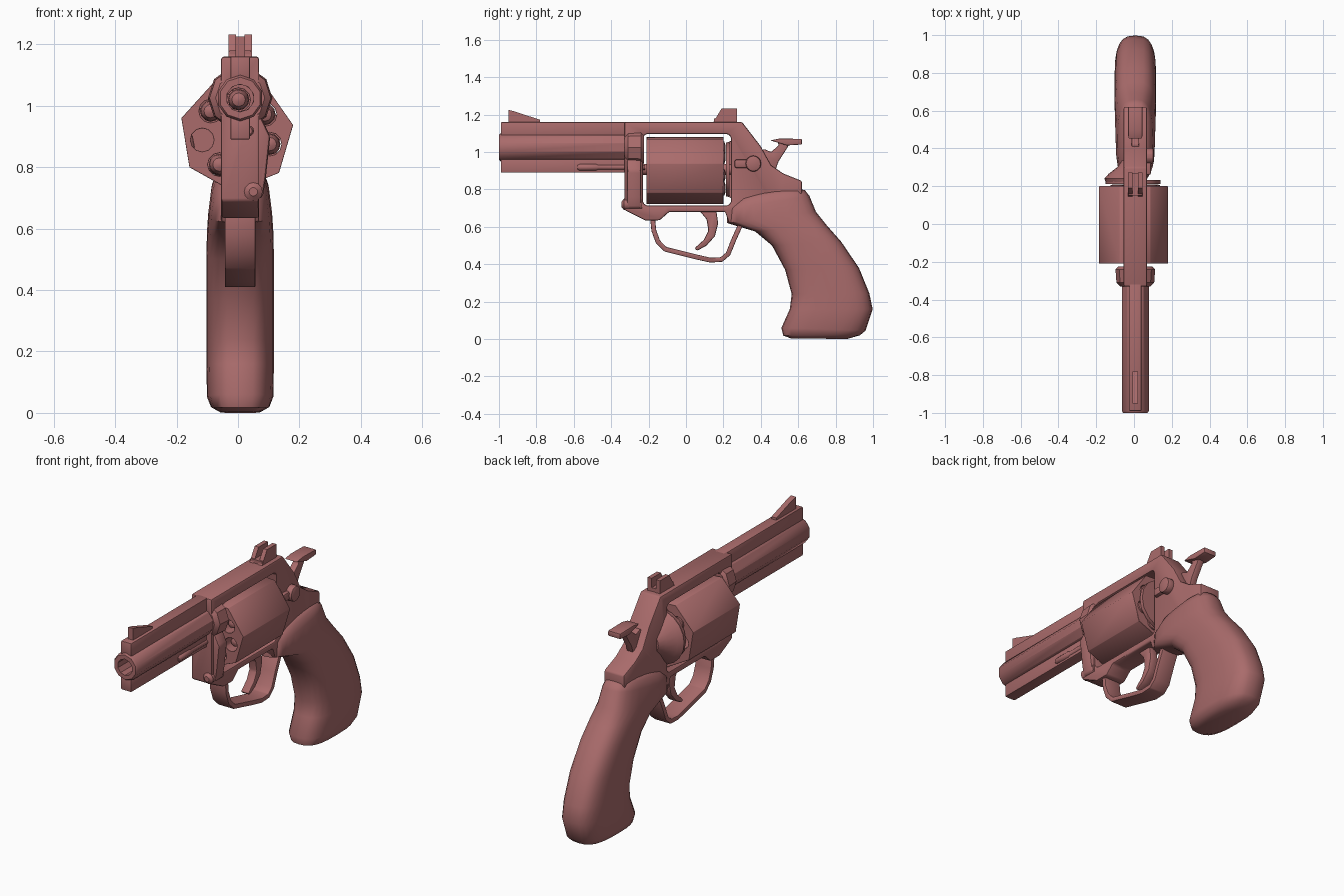
import bpy, bmesh
from math import sin, cos, pi, radians, copysign
from mathutils import Vector

old = bpy.data.objects.get("Cube")
if old:
    bpy.data.objects.remove(old)

COLOR = (0.40, 0.148, 0.148, 1)
mat = bpy.data.materials.new("dusty_red")
mat.use_nodes = True
mat.diffuse_color = COLOR
bsdf = mat.node_tree.nodes["Principled BSDF"]
bsdf.inputs["Base Color"].default_value = COLOR
bsdf.inputs["Roughness"].default_value = 0.6

CX = 0.007             # centre plane of frame and grip
BORE_Z = 1.025         # barrel axis height
CYL_X, CYL_Z = -0.005, 0.907


def make(name, bm, bevel=0.0, cutters=(), angle=35, segments=2):
    """Turn a bmesh into a finished object: cut, bevel, smooth."""
    bmesh.ops.recalc_face_normals(bm, faces=bm.faces)
    me = bpy.data.meshes.new(name)
    bm.to_mesh(me)
    bm.free()
    ob = bpy.data.objects.new(name, me)
    bpy.context.collection.objects.link(ob)
    for c in cutters:
        m = ob.modifiers.new("cut", 'BOOLEAN')
        m.operation, m.solver, m.object = 'DIFFERENCE', 'EXACT', c
    if bevel:
        m = ob.modifiers.new("bevel", 'BEVEL')
        m.width, m.segments, m.limit_method = bevel, segments, 'ANGLE'
        m.angle_limit = radians(30)
    dg = bpy.context.evaluated_depsgraph_get()
    dg.update()
    ob.data = bpy.data.meshes.new_from_object(ob.evaluated_get(dg))
    ob.modifiers.clear()
    for c in cutters:
        bpy.data.objects.remove(c)
    ob.data.materials.clear()
    ob.data.materials.append(mat)
    bpy.ops.object.select_all(action='DESELECT')
    ob.select_set(True)
    bpy.context.view_layer.objects.active = ob
    bpy.ops.object.shade_smooth_by_angle(angle=radians(angle))
    return ob


def prism(name, pts, lo, hi, axis='x', **kw):
    """Extrude a (y,z) outline along x, or an (x,z) outline along y."""
    bm = bmesh.new()
    put = (lambda p, t: (t, *p)) if axis == 'x' else (lambda p, t: (p[0], t, p[1]))
    a, b = ([bm.verts.new(put(p, t)) for p in pts] for t in (lo, hi))
    bm.faces.new(a)
    bm.faces.new(b[::-1])
    for i in range(len(pts)):
        j = (i + 1) % len(pts)
        bm.faces.new((a[i], b[i], b[j], a[j]))
    return make(name, bm, **kw)


def box(name, x, y, z, **kw):
    return prism(name, [(y[0], z[0]), (y[1], z[0]), (y[1], z[1]), (y[0], z[1])], *x, **kw)


def loft(name, rings, closed=False, bm=None, **kw):
    """Skin a list of equal-length rings; cap the ends or close the loop."""
    bm = bmesh.new()
    vs = [[bm.verts.new(p) for p in r] for r in rings]
    n = len(vs[0])
    for k in range(len(vs) if closed else len(vs) - 1):
        a, b = vs[k], vs[(k + 1) % len(vs)]
        for i in range(n):
            j = (i + 1) % n
            bm.faces.new((a[i], a[j], b[j], b[i]))
    if not closed:
        bm.faces.new(vs[0])
        bm.faces.new(vs[-1][::-1])
    return make(name, bm, **kw)


def lathe(name, prof, x, z, sides=16, turn=0.0, **kw):
    """Turn (radius, y) points around an axis parallel to y."""
    rings = [[(x + r * cos(turn + 2 * pi * i / sides), y, z + r * sin(turn + 2 * pi * i / sides))
              for i in range(sides)] for r, y in prof]
    return loft(name, rings, **kw)


def ribbon(name, path, thick, lo, hi, **kw):
    """Constant-width strip following a (y,z) path."""
    pts = [Vector(p) for p in path]
    sides = ([], [])
    for i, p in enumerate(pts):
        d = (pts[min(i + 1, len(pts) - 1)] - pts[max(i - 1, 0)]).normalized()
        n = Vector((-d.y, d.x)) * thick / 2
        sides[0].append(p + n)
        sides[1].append(p - n)
    return prism(name, [tuple(p) for p in sides[0] + sides[1][::-1]], lo, hi, **kw)


# Frame with cylinder window and bore
window = box("window", (-1, 1), (-0.23, 0.24), (0.715, 1.095), bevel=0.02)
bore = lathe("bore", [(0.045, -0.5), (0.045, -0.1)], CX, BORE_Z, 12)
prism("frame", [(-0.33, 1.16), (0.30, 1.16), (0.40, 1.03), (0.455, 0.93), (0.52, 0.885),
                (0.62, 0.845), (0.62, 0.77), (0.50, 0.66), (0.23, 0.62), (0.21, 0.68),
                (-0.09, 0.68), (-0.14, 0.635), (-0.22, 0.635), (-0.33, 0.69)],
      CX - 0.062, CX + 0.062, cutters=[window, bore], bevel=0.018)
lathe("barrel_collar", [(0.08, -0.33), (0.10, -0.31), (0.105, -0.24), (0.09, -0.225), (0.045, -0.225),
                        (0.045, -0.33)], CX, BORE_Z, 10, closed=True)

# Barrel, rib, underlug and front sight
lathe("barrel", [(0.068, -1.0), (0.075, -0.99), (0.075, -0.25), (0.045, -0.25), (0.045, -1.0)],
      CX, BORE_Z, 10, turn=pi / 10, closed=True)
box("barrel_rib", (CX - 0.032, CX + 0.032), (-0.99, -0.3), (1.083, 1.16), bevel=0.005)
box("barrel_underlug", (CX - 0.032, CX + 0.032), (-0.99, -0.24), (0.89, 0.967), bevel=0.005)
prism("front_sight", [(-0.95, 1.15), (-0.95, 1.225), (-0.92, 1.218), (-0.78, 1.172), (-0.78, 1.15)],
      CX - 0.015, CX + 0.015)

# Rear sight: base and two leaves with a notch between
box("rear_sight_base", (CX - 0.035, CX + 0.035), (0.15, 0.27), (1.15, 1.18))
for side, x in (("right", -0.026), ("left", 0.026)):
    prism("rear_sight_leaf_" + side, [(0.14, 1.15), (0.19, 1.232), (0.272, 1.232), (0.272, 1.15)],
          CX + x - 0.012, CX + x + 0.012)

# Seven-sided cylinder with through chambers and rounds
TURN, STEP = radians(9.3), 2 * pi / 7
chambers = [(CYL_X + 0.113 * cos(TURN + STEP * (k + 0.5)), CYL_Z + 0.113 * sin(TURN + STEP * (k + 0.5)))
            for k in range(7)]
holes = [lathe("hole", [(0.038, -0.4), (0.038, 0.4)], x, z, 12) for x, z in chambers]
lathe("cylinder", [(0.187, -0.21), (0.187, 0.2)], CYL_X, CYL_Z, 7, turn=TURN,
      cutters=holes, bevel=0.005, segments=1)
for k, (x, z) in enumerate(chambers):
    if k != 3:
        lathe("round_%d" % k, [(0.008, -0.185), (0.022, -0.178), (0.032, -0.155), (0.035, -0.12),
                               (0.035, 0.205), (0.02, 0.21)], x, z, 12)
lathe("cylinder_axle", [(0.03, -0.26), (0.03, 0.25)], CYL_X, CYL_Z, 12)
lathe("ratchet_plate", [(0.145, 0.213), (0.145, 0.233)], CYL_X, CYL_Z, 16)

# Recoil shield on the right side only
half = box("half", (CX, 1), (-1, 1), (0, 2))
lathe("recoil_shield", [(0.145, 0.222), (0.152, 0.24), (0.13, 0.265), (0.085, 0.30), (0.06, 0.335)],
      CYL_X, CYL_Z, 20, cutters=[half])

# Crane with its pivot, and the ejector rod
prism("crane", [(0.0, 0.965), (0.075, 0.965), (0.105, 0.90), (0.09, 0.76), (0.08, 0.70),
                (0.03, 0.69), (0.01, 0.85)], -0.315, -0.24, axis='y', bevel=0.012)
lathe("crane_pivot", [(0.014, -0.345), (0.03, -0.332), (0.03, -0.235)], 0.05, 0.72, 12)
lathe("ejector_rod", [(0.012, -0.58), (0.018, -0.57), (0.018, -0.48), (0.013, -0.47), (0.013, -0.22)],
      CX + 0.027, 0.918, 12)

# Cylinder latch on the left side
prism("latch_arm", [(0.26, 0.915), (0.34, 0.915), (0.34, 0.96), (0.26, 0.96)], 0.05, 0.09, bevel=0.01)
prism("latch_pad", [(0.36 + 0.042 * cos(pi * i / 6), 0.938 + 0.044 * sin(pi * i / 6)) for i in range(12)],
      0.05, 0.105, bevel=0.012)

# Trigger guard and trigger
ribbon("trigger_guard", [(-0.18, 0.66), (-0.172, 0.58), (-0.15, 0.52), (-0.11, 0.48), (0.05, 0.44),
                         (0.13, 0.422), (0.19, 0.425), (0.225, 0.455), (0.255, 0.53), (0.30, 0.63)],
       0.026, CX - 0.05, CX + 0.05, bevel=0.005)
prism("trigger", [(0.06, 0.70), (0.16, 0.70), (0.172, 0.62), (0.155, 0.55), (0.11, 0.50), (0.06, 0.472),
                  (0.045, 0.485), (0.095, 0.53), (0.12, 0.58), (0.11, 0.64)],
      CX - 0.025, CX + 0.025, bevel=0.008)

# Hammer and its spur
prism("hammer", [(0.38, 1.0), (0.42, 1.015), (0.455, 1.0), (0.495, 1.035), (0.49, 1.06), (0.56, 1.06),
                 (0.54, 1.02), (0.495, 0.95), (0.47, 0.88), (0.40, 0.90)],
      CX - 0.02, CX + 0.02, bevel=0.006)
prism("hammer_spur", [(0.45, 1.062), (0.50, 1.072), (0.62, 1.07), (0.62, 1.04), (0.54, 1.035), (0.49, 1.05)],
      CX - 0.038, CX + 0.038, bevel=0.005)

# Grip: rounded sections between front and back edges, with half widths
GRIP = [((0.38, 0.785), (0.58, 0.803), 0.055), ((0.27, 0.745), (0.635, 0.797), 0.08),
        ((0.22, 0.695), (0.66, 0.765), 0.094), ((0.22, 0.62), (0.695, 0.68), 0.104),
        ((0.37, 0.575), (0.755, 0.605), 0.108), ((0.46, 0.50), (0.83, 0.52), 0.11),
        ((0.53, 0.37), (0.925, 0.38), 0.11), ((0.565, 0.24), (0.98, 0.245), 0.11),
        ((0.555, 0.16), (0.998, 0.16), 0.11), ((0.51, 0.06), (0.96, 0.045), 0.108),
        ((0.52, 0.018), (0.93, 0.02), 0.095), ((0.56, 0.004), (0.86, 0.0), 0.065)]
rings = []
for f, b, w in GRIP:
    f, b = Vector(f), Vector(b)
    ring = []
    for i in range(24):
        c, s = cos(2 * pi * i / 24), sin(2 * pi * i / 24)
        u, v = (copysign(abs(t) ** 0.7, t) for t in (c, s))
        p = (f + b) / 2 + (b - f) / 2 * u
        ring.append((CX + w * v, p.x, p.y))
    rings.append(ring)
loft("grip", rings, angle=50)
